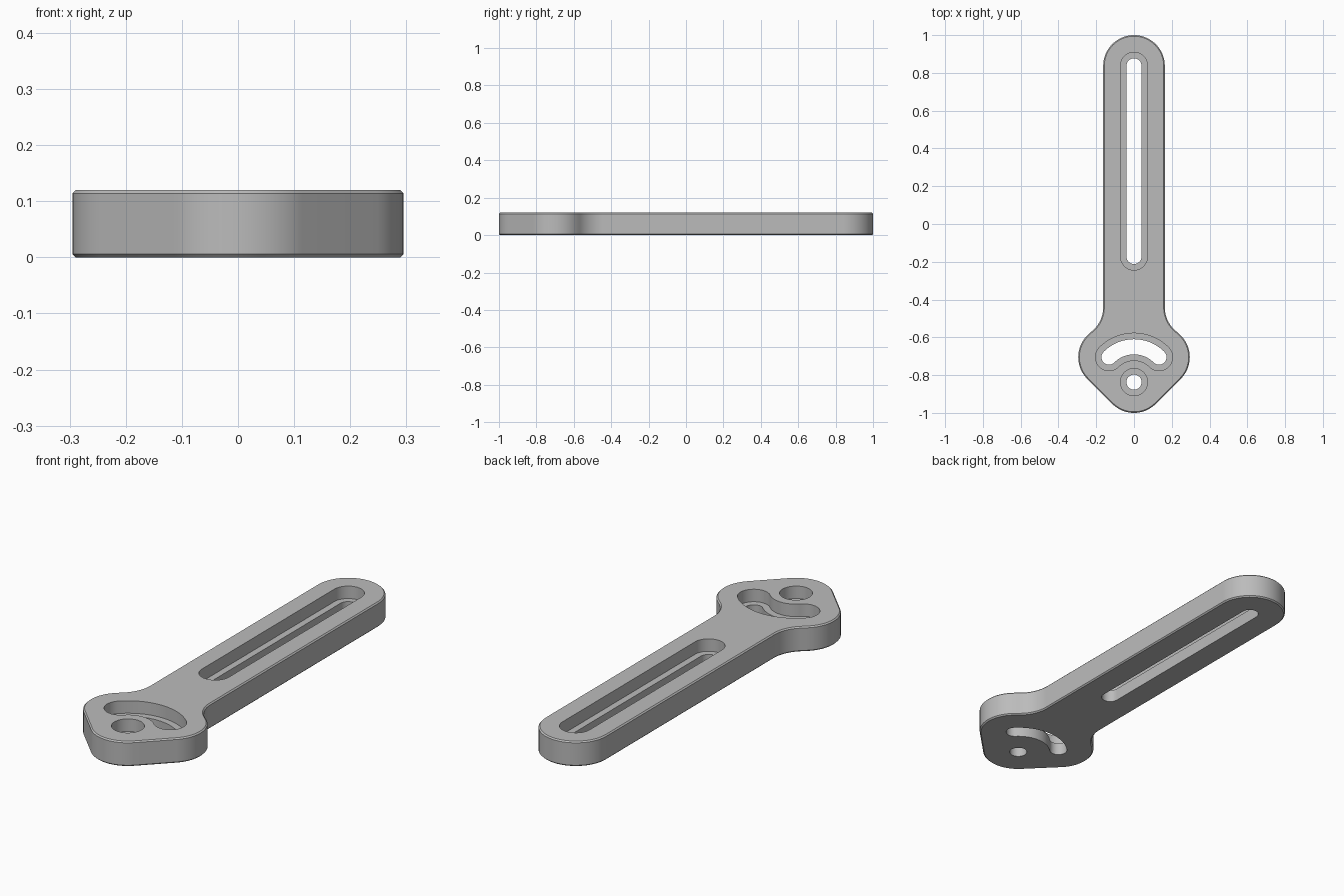
import bpy, bmesh
from math import sin, cos, acos, pi, sqrt

R = 0.163             # corner radius, arm half width and fillet radius
END = 1 - R           # distance of the end centres from the middle
SWING = 0.187         # radius of the curved slot around the pivot hole
HEIGHT, LEDGE, CHAMFER = 0.12, 0.06, 0.006
BORE, HOLE = 0.072, 0.04

if "Cube" in bpy.data.objects:
    bpy.data.objects.remove(bpy.data.objects["Cube"])

metal = bpy.data.materials.new("plain grey")
metal.use_nodes = True
grey = (0.5, 0.5, 0.5, 1)
metal.diffuse_color = grey
metal.node_tree.nodes["Principled BSDF"].inputs["Base Color"].default_value = grey


def arc(cx, cy, r, a, b, n=16):
    return [(cx + r * cos(a + (b - a) * i / n), cy + r * sin(a + (b - a) * i / n))
            for i in range(n + 1)]


def outline(inset):
    """Plate outline, counter-clockwise from the tip of the head."""
    q, r = pi / 4, R - inset
    side = SWING * cos(q)
    big = SWING + R
    phi = acos(2 * R / (big + R))
    fillet_y = -END + sqrt((big + R) ** 2 - 4 * R * R)
    half = arc(0, -END, r, -2 * q, -q)
    half += arc(side, side - END, r, -q, q, 24)
    half += arc(0, -END, big - inset, q, phi, 3)[1:]
    half += arc(2 * R, fillet_y, R + inset, pi + phi, pi)[1:]
    half += arc(0, END, r, 0, 2 * q, 24)
    return half + [(-x, y) for x, y in half[-2:0:-1]]


def solid(name, layers):
    """Stack matching outlines at their heights into a closed solid."""
    bm = bmesh.new()
    rings = [[bm.verts.new((x, y, z)) for x, y in pts] for pts, z in layers]
    bm.faces.new(rings[0][::-1])
    bm.faces.new(rings[-1])
    for low, high in zip(rings, rings[1:]):
        for i in range(len(low)):
            bm.faces.new((low[i - 1], low[i], high[i], high[i - 1]))
    bmesh.ops.recalc_face_normals(bm, faces=bm.faces)
    mesh = bpy.data.meshes.new(name)
    bm.to_mesh(mesh)
    bm.free()
    mesh.materials.append(metal)
    obj = bpy.data.objects.new(name, mesh)
    bpy.context.collection.objects.link(obj)
    return obj


def straight_slot(r):
    return arc(0, END, r, 0, pi) + arc(0, -0.172, r, pi, 2 * pi)


def curved_slot(r):
    q, d = pi / 4, SWING * cos(pi / 4)
    return (arc(0, -END, SWING + r, q, 3 * q, 24)
            + arc(-d, d - END, r, 3 * q, 7 * q)[1:]
            + arc(0, -END, SWING - r, 3 * q, q, 24)[1:]
            + arc(d, d - END, r, -3 * q, q)[1:-1])


def pivot_hole(r):
    return arc(0, -END, r, 0, 2 * pi, 40)[:-1]


# Plate with chamfered rims
plate = solid("slotted_arm", [
    (outline(CHAMFER), 0), (outline(0), CHAMFER),
    (outline(0), HEIGHT - CHAMFER), (outline(CHAMFER), HEIGHT)])

# Stepped openings: wide recess from above, narrow opening right through
bpy.context.view_layer.objects.active = plate
plate.select_set(True)
for shape in (straight_slot, curved_slot, pivot_hole):
    for radius, bottom in ((BORE, LEDGE), (HOLE, -0.1)):
        cutter = solid("cutter", [(shape(radius), bottom), (shape(radius), 0.2)])
        cutter.hide_render = True
        cut = plate.modifiers.new("opening", "BOOLEAN")
        cut.operation = "DIFFERENCE"
        cut.solver = "EXACT"
        cut.object = cutter
        bpy.ops.object.modifier_apply(modifier=cut.name)
        bpy.data.objects.remove(cutter)

bpy.ops.object.shade_smooth_by_angle(angle=pi / 6)
